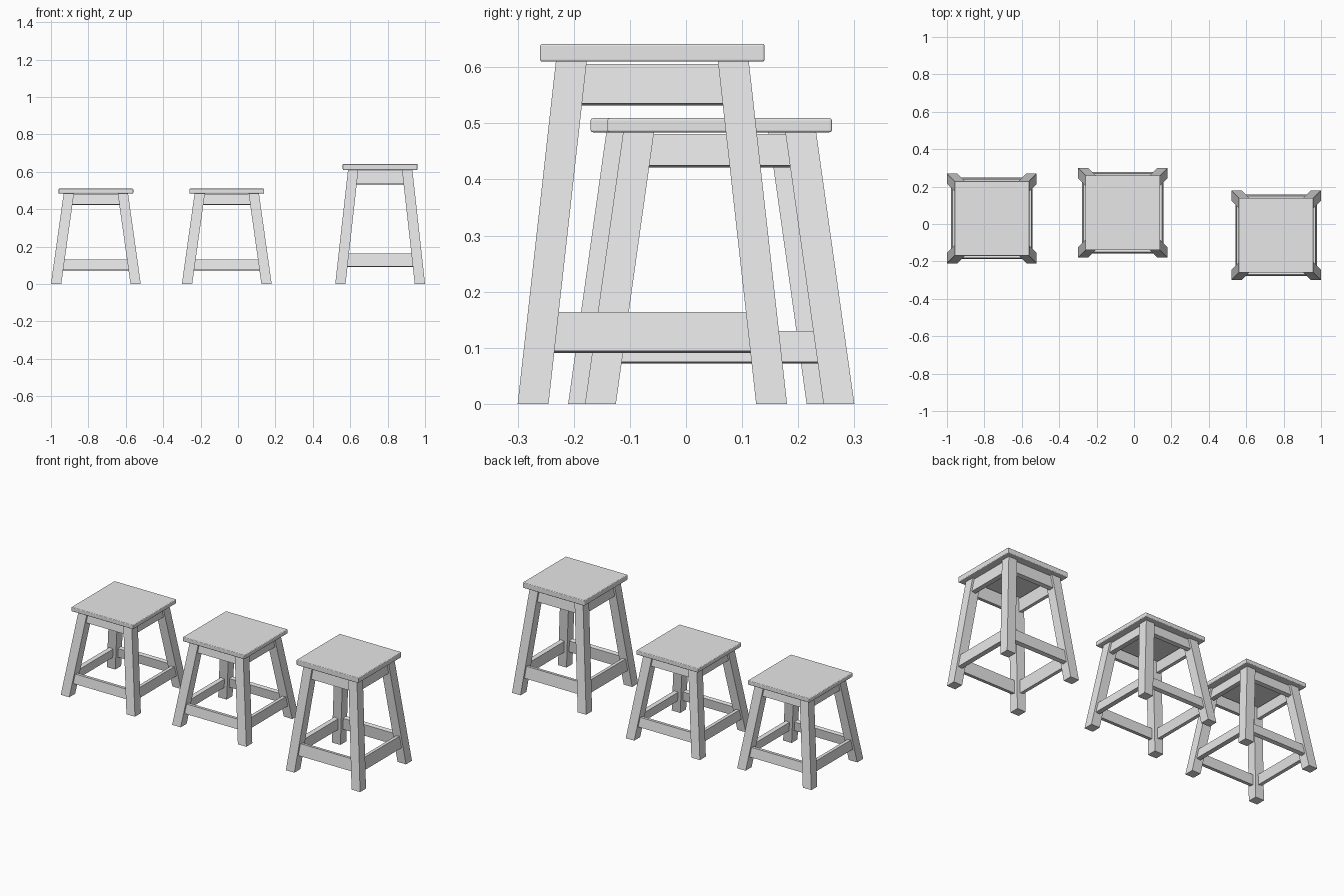
import bpy
import bmesh
from math import pi
from mathutils import Matrix, Vector

cube = bpy.data.objects.get("Cube")
if cube:
    bpy.data.objects.remove(cube, do_unlink=True)

# Single flat colour
grey = bpy.data.materials.new("light_grey")
grey.use_nodes = True
grey.diffuse_color = (0.8, 0.8, 0.8, 1)
grey.node_tree.nodes["Principled BSDF"].inputs["Base Color"].default_value = (0.8, 0.8, 0.8, 1)

# Shared proportions of one stool
FOOT, SHOULDER = 0.24, 0.172      # outer half width at floor and under the seat
LEG, LEG_TOP = 0.055, 0.484       # leg thickness and height
SEAT, SEAT_TOP = 0.2, 0.509       # seat half width and height
RAIL, INSET = 0.024, 0.011        # rail thickness and setback from the leg face
SLOPE = (FOOT - SHOULDER) / LEG_TOP


def outer(z):
    """Outer half width of the splayed frame at height z."""
    return FOOT - SLOPE * z


def block(name, lower, upper, matrix, bevel=0):
    """Six-sided solid between two matching four-point outlines."""
    bm = bmesh.new()
    a = [bm.verts.new(matrix @ Vector(p)) for p in lower]
    b = [bm.verts.new(matrix @ Vector(p)) for p in upper]
    bm.faces.new(a)
    bm.faces.new(b)
    for i in range(4):
        j = (i + 1) % 4
        bm.faces.new((a[i], a[j], b[j], b[i]))
    bmesh.ops.recalc_face_normals(bm, faces=bm.faces)
    mesh = bpy.data.meshes.new(name)
    bm.to_mesh(mesh)
    bm.free()
    mesh.materials.append(grey)
    obj = bpy.data.objects.new(name, mesh)
    bpy.context.collection.objects.link(obj)
    if bevel:
        mod = obj.modifiers.new("rounded_edges", "BEVEL")
        mod.width = bevel
        mod.segments = 3
    return obj


def square(lo, hi, z):
    return [(lo, lo, z), (hi, lo, z), (hi, hi, z), (lo, hi, z)]


def rail_outline(z):
    """Cross-cut of a rail on the front side, tilted with the legs."""
    front, back = outer(z) - INSET, outer(z) - INSET - RAIL
    end = outer(z) - LEG * 0.7
    drop = RAIL * SLOPE
    return [(-end, -front, z), (end, -front, z),
            (end, -back, z - drop), (-end, -back, z - drop)]


def stool(name, x, y, height):
    place = Matrix.Translation((x, y, 0)) @ Matrix.Diagonal((1, 1, height, 1))
    block(name + "_seat", square(-SEAT, SEAT, LEG_TOP),
          square(-SEAT, SEAT, SEAT_TOP), place, 0.004)
    for i, side in enumerate(("front", "left", "back", "right")):
        turn = place @ Matrix.Rotation(i * pi / 2, 4, "Z")
        # Splayed leg
        block(f"{name}_leg_{i + 1}", square(-FOOT, LEG - FOOT, 0),
              square(-SHOULDER, LEG - SHOULDER, LEG_TOP), turn)
        # Apron under the seat and stretcher near the floor
        for part, low, high in (("apron", 0.425, 0.481), ("stretcher", 0.075, 0.13)):
            block(f"{name}_{side}_{part}", rail_outline(low), rail_outline(high), turn)


stool("right_stool", -0.76, 0.03, 1)
stool("middle_stool", -0.06, 0.06, 1)
stool("tall_left_stool", 0.76, -0.06, 1.26)
